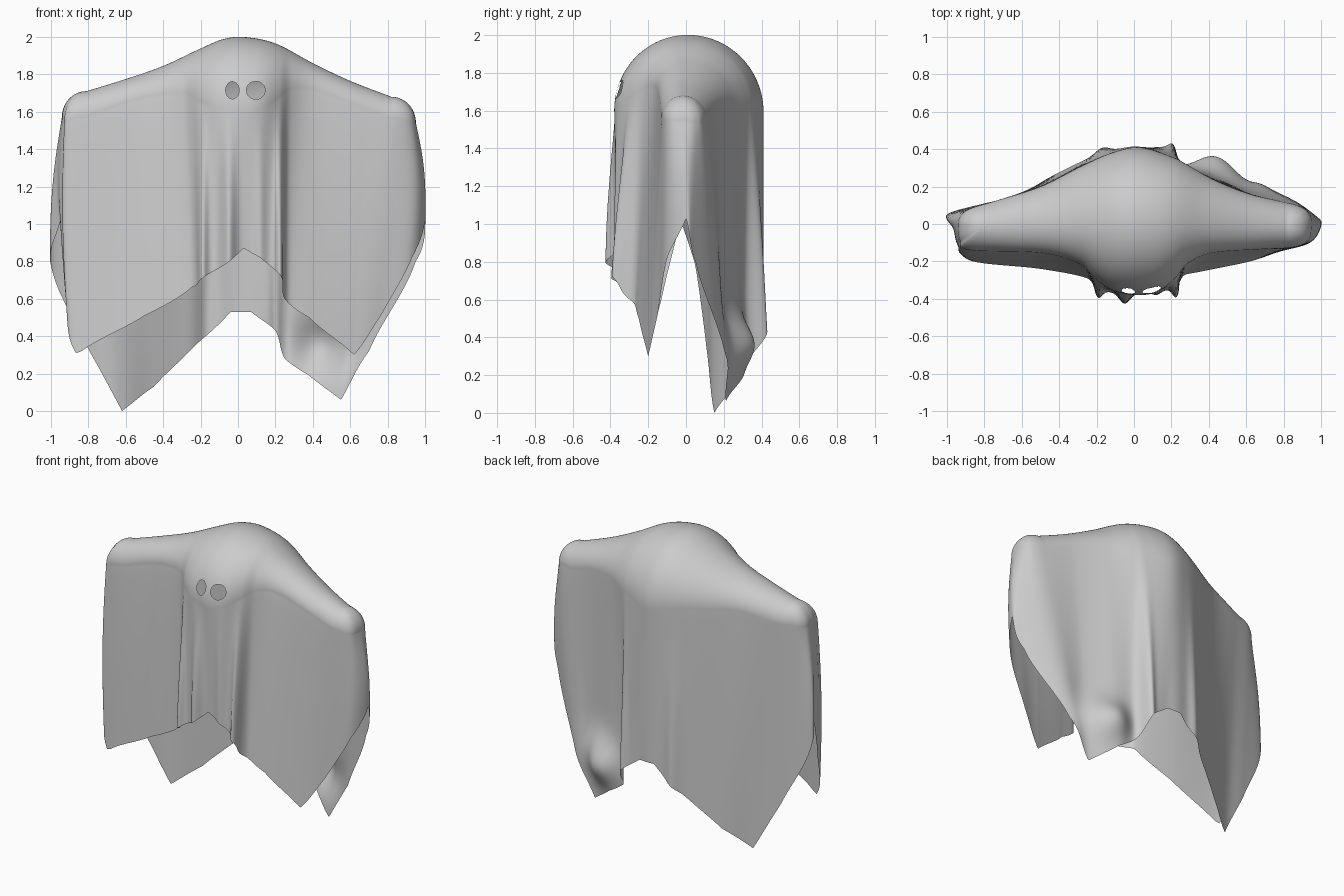
import bpy, bmesh, math
from mathutils import Vector

if "Cube" in bpy.data.objects:
    bpy.data.objects.remove(bpy.data.objects["Cube"])

# Stations round the sheet: shoulder x, y, then hem x, y, z
STATIONS = [
    (0.03, -0.38, 0.03, -0.37, 0.87), (0.13, -0.36, 0.12, -0.36, 0.82),
    (0.22, -0.29, 0.23, -0.34, 0.72), (0.29, -0.21, 0.25, -0.28, 0.60),
    (0.42, -0.155, 0.38, -0.25, 0.50), (0.68, -0.135, 0.62, -0.20, 0.30),
    (0.85, -0.125, 0.77, -0.15, 0.52), (0.93, -0.09, 0.93, -0.10, 0.82),
    (0.95, -0.02, 1.00, 0.00, 1.03), (0.94, 0.05, 0.95, 0.05, 0.80),
    (0.87, 0.10, 0.70, 0.20, 0.32), (0.62, 0.16, 0.55, 0.21, 0.06),
    (0.42, 0.24, 0.38, 0.28, 0.19), (0.28, 0.32, 0.25, 0.31, 0.28),
    (0.20, 0.36, 0.20, 0.40, 0.43), (0.03, 0.41, 0.07, 0.41, 0.53),
    (-0.12, 0.38, -0.04, 0.41, 0.53), (-0.28, 0.31, -0.22, 0.36, 0.36),
    (-0.50, 0.20, -0.45, 0.25, 0.13), (-0.72, 0.13, -0.62, 0.15, 0.0),
    (-0.88, 0.08, -0.80, 0.11, 0.33), (-0.935, 0.03, -1.00, 0.05, 0.78),
    (-0.94, -0.03, -0.95, -0.03, 1.02), (-0.93, -0.09, -0.92, -0.13, 0.60),
    (-0.88, -0.14, -0.86, -0.20, 0.30), (-0.50, -0.155, -0.50, -0.24, 0.51),
    (-0.30, -0.21, -0.25, -0.29, 0.66), (-0.20, -0.30, -0.19, -0.35, 0.71),
    (-0.10, -0.36, -0.06, -0.37, 0.79),
]
RIDGE = [(-0.81, 1.71), (-0.6, 1.775), (-0.4, 1.845), (-0.2, 1.938), (-0.08, 1.988),
         (0.03, 2.0), (0.2, 1.965), (0.4, 1.86), (0.6, 1.765), (0.82, 1.68)]
XL, XR = RIDGE[0][0], RIDGE[-1][0]
N = len(STATIONS)


def station(t):
    """Smooth plan position, straight hem edges."""
    i = math.floor(t)
    f = t - i
    p = [STATIONS[(i + k) % N] for k in (-1, 0, 1, 2)]
    out = []
    for a, b, c, d in zip(*p):
        out.append(b + 0.5 * f * (c - a + f * (2*a - 5*b + 4*c - d + f * (3*(b - c) + d - a))))
    out[4] = p[1][4] + (p[2][4] - p[1][4]) * f
    return out


def ridge_z(x):
    i = max(k for k in range(len(RIDGE) - 1) if k == 0 or RIDGE[k][0] <= x)

    def slope(k):
        a, b = RIDGE[max(k - 1, 0)], RIDGE[min(k + 1, len(RIDGE) - 1)]
        return (b[1] - a[1]) / (b[0] - a[0])
    (x0, z0), (x1, z1) = RIDGE[i], RIDGE[i + 1]
    h = x1 - x0
    f = (x - x0) / h
    return ((2*f**3 - 3*f*f + 1) * z0 + (3*f*f - 2*f**3) * z1
            + h * ((f**3 - 2*f*f + f) * slope(i) + (f**3 - f*f) * slope(i + 1)))


def find(lo, hi, x):
    """Loop parameter where the shoulder line reaches x."""
    rising = station(hi)[0] > station(lo)[0]
    for _ in range(30):
        m = (lo + hi) / 2
        if (station(m)[0] < x) == rising:
            lo = m
        else:
            hi = m
    return lo


def gauss(v, c, w):
    return math.exp(-((v - c) / w) ** 2)


# Columns: front along the ridge, right end fan, back, left end fan
M, E = 200, 36
xs = [XL + (XR - XL) * i / M for i in range(M + 1)]
front = [(find(22 - N, 8, x), x) for x in xs]
back = [(find(8, 22, x), x) for x in reversed(xs)]


def fan(t0, t1, x):
    return [(t0 + (t1 - t0) * i / E, x) for i in range(1, E)]


columns = front + fan(front[-1][0], back[0][0], XR) + back + fan(back[-1][0], front[0][0] + N, XL)

DOME, DROP = 50, 80


def column(t, xr):
    tx, ty, hx, hy, hz = station(t)
    yr, zr = 0.01 - 0.04 * xr * xr, ridge_z(xr)
    w = math.hypot(tx - xr, ty - yr)
    drop = w * (0.85 + 0.17 * gauss(xr, 0.03, 0.3) + 0.2 * gauss(abs(xr), 0.82, 0.15))
    pts = []
    for j in range(DOME):
        a = math.pi / 2 * j / DOME
        s = math.sin(a)
        pts.append(Vector((xr + (tx - xr) * s, yr + (ty - yr) * s, zr - drop * (1 - math.cos(a)))))
    zs = zr - drop
    for j in range(DROP + 1):
        f = j / DROP
        e = f * f * (3 - 2 * f)
        g = f ** 0.85       # sheet flares a little sooner below the arms
        x, y, z = tx + (hx - tx) * f, ty + (hy - ty) * g, zs + (hz - zs) * f
        if y < -0.1:        # hanging pleats below the face
            y -= e**0.6 * (0.055 * gauss(x, -0.05, 0.04) + 0.045 * gauss(x, -0.19, 0.028)
                           + 0.05 * gauss(x, 0.225, 0.025) + 0.02 * gauss(x, 0.12, 0.03))
        elif y > 0.15:      # curled back corner and rear pleat
            y += 0.11 * gauss(x, 0.46, 0.14) * gauss(z, 0.36, 0.15)
            y += 0.03 * e * (gauss(x, 0.21, 0.035) + gauss(x, -0.17, 0.05))
        # bulge of the hanging sleeve ends
        x += math.copysign(0.02, x) * math.sin(math.pi * f) * gauss(abs(tx), 0.95, 0.06)
        pts.append(Vector((x, y, z)))
    return pts


# Sheet surface
bm = bmesh.new()
grid = [[bm.verts.new(p) for p in column(t, x)] for t, x in columns]
for i, a in enumerate(grid):
    b = grid[(i + 1) % len(grid)]
    for j in range(DOME + DROP):
        bm.faces.new((a[j], a[j + 1], b[j + 1], b[j]))
bmesh.ops.remove_doubles(bm, verts=bm.verts, dist=0.0003)

# Eye holes
for cx, cz, rx, rz in ((-0.03, 1.715, 0.036, 0.046), (0.095, 1.715, 0.05, 0.048)):
    def r(p):
        return math.hypot((p.x - cx) / rx, (p.z - cz) / rz)
    hole = [f for f in bm.faces if f.calc_center_median().y < -0.2 and r(f.calc_center_median()) < 1]
    bmesh.ops.delete(bm, geom=hole, context='FACES')
    for v in bm.verts:
        if v.is_boundary and v.co.y < -0.2 and r(v.co) < 1.6:
            k = r(v.co)
            v.co.x = cx + (v.co.x - cx) / k
            v.co.z = cz + (v.co.z - cz) / k

bmesh.ops.recalc_face_normals(bm, faces=bm.faces)
mesh = bpy.data.meshes.new("draped_sheet")
bm.to_mesh(mesh)
bm.free()
mesh.shade_smooth()
sheet = bpy.data.objects.new("draped_sheet", mesh)
bpy.context.collection.objects.link(sheet)
